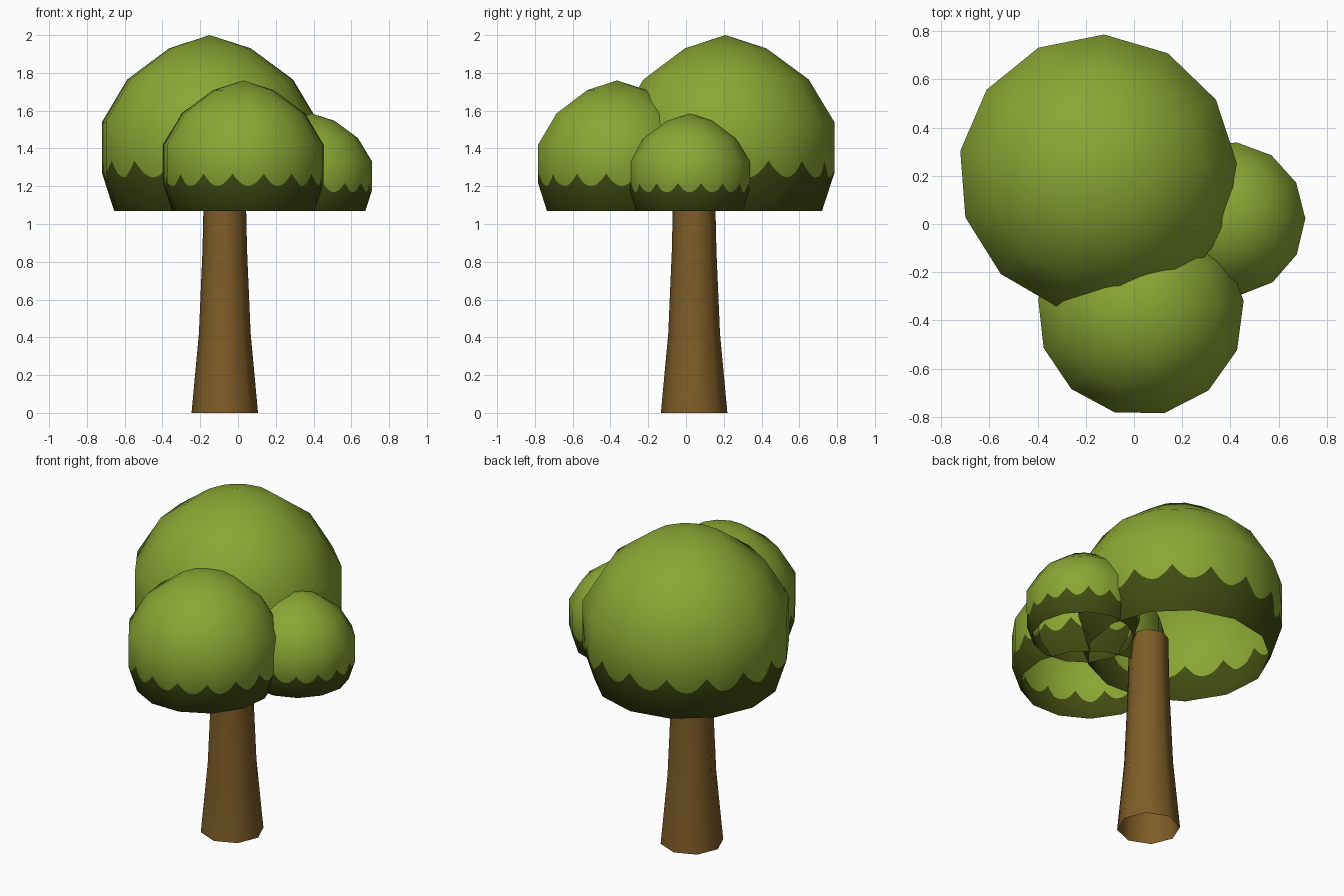
import bpy, bmesh, math
from mathutils import Vector

if "Cube" in bpy.data.objects:
    bpy.data.objects.remove(bpy.data.objects["Cube"])


def material(name, rgb):
    m = bpy.data.materials.new(name)
    m.diffuse_color = (*rgb, 1)
    m.use_nodes = True
    m.node_tree.nodes["Principled BSDF"].inputs["Base Color"].default_value = m.diffuse_color
    return m


LEAF = material("leaf green", (0.255, 0.38, 0.034))
SHADE = material("dark leaf green", (0.056, 0.075, 0.006))
BARK = material("bark brown", (0.21, 0.108, 0.02))


def make_object(name, bm, mats, loc):
    mesh = bpy.data.meshes.new(name)
    bm.to_mesh(mesh)
    bm.free()
    for m in mats:
        mesh.materials.append(m)
    ob = bpy.data.objects.new(name, mesh)
    ob.location = loc
    bpy.context.collection.objects.link(ob)
    mesh.shade_smooth()
    return ob


# Crown profile (height, radius), open underneath
PROFILE = [(0, .513), (.20, .578), (.47, .578), (.695, .442), (.86, .218), (.93, 0)]
SIDES, TEETH, SAMPLES = 13, 16, 8
RIM = .20


def radius_at(h):
    for (h0, r0), (h1, r1) in zip(PROFILE, PROFILE[1:]):
        if h <= h1:
            return r0 + (r1 - r0) * (h - h0) / (h1 - h0)
    return 0


def crown(name, center, scale, side_turn, tooth_turn):
    """Low-sided dome with a dark scalloped band round its lower edge."""
    step = 360 / SIDES
    angles = {round((side_turn + i * step) % 360, 3) for i in range(SIDES)}
    angles |= {round((tooth_turn + i * 360 / (TEETH * SAMPLES)) % 360, 3)
               for i in range(TEETH * SAMPLES)}
    angles = sorted(angles)

    def edge(a):
        t = ((a - tooth_turn) * TEETH / 360) % 1
        return .177 + .088 * (1 - math.sin(math.pi * t)) ** 1.1

    def point(a, h):
        # stays on the flat side of the polygon
        phi = math.radians((a - side_turn) % step - step / 2)
        r = radius_at(h) * math.cos(math.pi / SIDES) / math.cos(phi)
        t = math.radians(a)
        return Vector((r * math.cos(t), r * math.sin(t), h)) * scale

    bm = bmesh.new()
    cols = []
    for a in angles:
        e = edge(a)
        heights = [0, min(RIM, e), max(RIM, e)] + [h for h, r in PROFILE[2:-1]]
        cols.append([bm.verts.new(point(a, h)) for h in heights])
    top = bm.verts.new((0, 0, PROFILE[-1][0] * scale))
    for i, a in enumerate(angles):
        j = (i + 1) % len(angles)
        c, d = cols[i], cols[j]
        high = edge(a) + edge(angles[j]) > 2 * RIM
        for k in range(len(c) - 1):
            f = bm.faces.new((c[k], d[k], d[k + 1], c[k + 1]))
            f.material_index = 1 if k == 0 or (k == 1 and high) else 0
        bm.faces.new((c[-1], d[-1], top))
    ob = make_object(name, bm, (LEAF, SHADE), (*center, 1.07))
    # soft, ball-like shading over the flat sides
    mid = Vector((0, 0, .335 * scale))
    ob.data.normals_split_custom_set_from_vertices(
        [(v.co - mid).normalized() for v in ob.data.vertices])


crown("large_crown", (-.15, .208), 1.0, 4.4, 1.4)
crown("front_crown", (.028, -.366), .742, 6.3, 14.7)
crown("small_side_crown", (.39, .02), .554, .5, 11)

# Trunk: eight-sided, flared at the foot, open underneath
bm = bmesh.new()
rings = []
for z, r in [(0, .176), (.42, .137), (.86, .118), (1.22, .11)]:
    rings.append([bm.verts.new((r * math.cos(i * math.pi / 4), r * math.sin(i * math.pi / 4), z))
                  for i in range(8)])
for lo, hi in zip(rings, rings[1:]):
    for i in range(8):
        j = (i + 1) % 8
        bm.faces.new((lo[i], lo[j], hi[j], hi[i]))
make_object("trunk", bm, (BARK,), (-.07, .043, 0))
